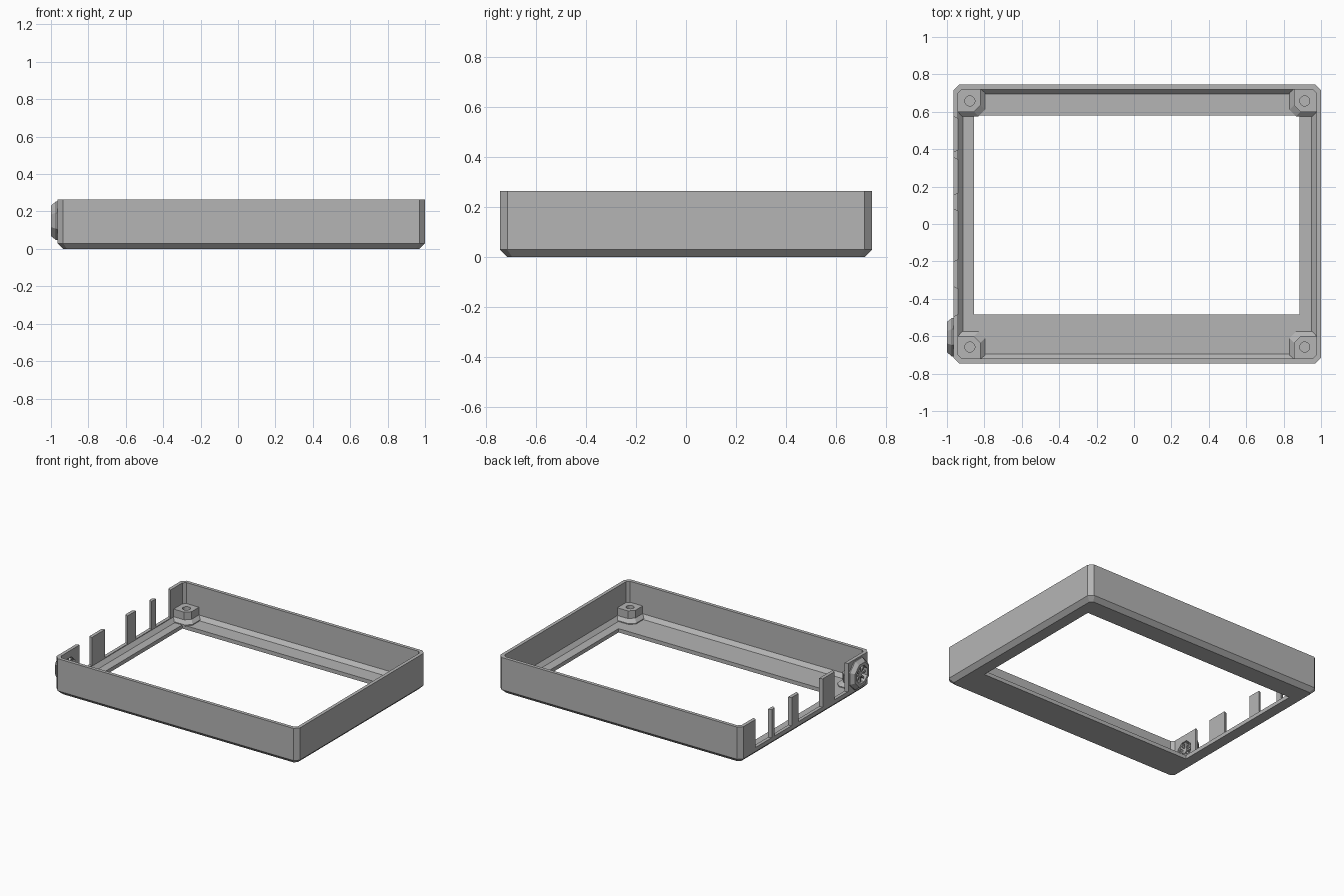
import bpy, bmesh
from math import pi, cos, sin

cube = bpy.data.objects.get("Cube")
if cube:
    bpy.data.objects.remove(cube, do_unlink=True)

grey = bpy.data.materials.new("plain grey")
grey.use_nodes = True
COLOUR = (0.46, 0.46, 0.46, 1)
grey.diffuse_color = COLOUR
grey.node_tree.nodes["Principled BSDF"].inputs["Base Color"].default_value = COLOUR

CX, HX, HY, TOP = 0.0175, 0.9825, 0.745, 0.265   # body centre, half sizes, height
LEFT = CX - HX                                   # outer face of the slotted wall


def loft(name, rings, closed=False):
    """Skin matching point rings; cap the ends unless the loft is closed."""
    bm = bmesh.new()
    loops = [[bm.verts.new(p) for p in ring] for ring in rings]
    n = len(loops[0])
    pairs = list(zip(loops, loops[1:]))
    if closed:
        pairs.append((loops[-1], loops[0]))
    else:
        bm.faces.new(loops[0])
        bm.faces.new(loops[-1])
    for a, b in pairs:
        for i in range(n):
            j = (i + 1) % n
            bm.faces.new((a[i], a[j], b[j], b[i]))
    bmesh.ops.remove_doubles(bm, verts=bm.verts, dist=1e-5)
    bmesh.ops.recalc_face_normals(bm, faces=bm.faces)
    mesh = bpy.data.meshes.new(name)
    bm.to_mesh(mesh)
    bm.free()
    mesh.materials.append(grey)
    obj = bpy.data.objects.new(name, mesh)
    bpy.context.collection.objects.link(obj)
    return obj


def rect_ring(x0, x1, y0, y1, c, z):
    """Rectangle with corners chamfered by c."""
    return [(x0 + c, y0, z), (x1 - c, y0, z), (x1, y0 + c, z), (x1, y1 - c, z),
            (x1 - c, y1, z), (x0 + c, y1, z), (x0, y1 - c, z), (x0, y0 + c, z)]


def inset_ring(d, c, z):
    return rect_ring(CX - HX + d, CX + HX - d, -HY + d, HY - d, c, z)


def side_ring(x, r, y, z, n=8):
    """Regular polygon facing along x."""
    return [(x, y + r * cos(2 * pi * (i + .5) / n), z + r * sin(2 * pi * (i + .5) / n))
            for i in range(n)]


def cut(target, cutter):
    cutter.hide_render = True
    mod = target.modifiers.new("cut", 'BOOLEAN')
    mod.operation = 'DIFFERENCE'
    mod.solver = 'EXACT'
    mod.object = cutter
    bpy.context.view_layer.objects.active = target
    bpy.ops.object.modifier_apply(modifier=mod.name)
    bpy.data.objects.remove(cutter, do_unlink=True)


# Bezel frame: chamfered shell with an off-centre window in its floor
window = (-0.855, 0.885, -0.485, 0.58, 0)
frame = loft("bezel_frame", [
    inset_ring(0.03, 0.02, 0), inset_ring(0, 0.03, 0.03),
    inset_ring(0, 0.03, TOP), inset_ring(0.025, 0.02, TOP),
    inset_ring(0.025, 0.02, 0.055), inset_ring(0.05, 0.012, 0.028),
    rect_ring(*window, 0.028), rect_ring(*window, 0)], closed=True)

# Port slots, open at the top and flared outwards
for y0, y1 in [(0.395, 0.565), (0.165, 0.345), (-0.19, 0.07), (-0.485, -0.345)]:
    outline = [(LEFT - 0.01, y0 - 0.015), (LEFT + 0.02, y0),
               (LEFT + 0.04, y0), (LEFT + 0.04, y1),
               (LEFT + 0.02, y1), (LEFT - 0.01, y1 + 0.015)]
    cut(frame, loft("slot_cutter", [[(x, y, z) for x, y in outline]
                                    for z in (0.06, TOP + 0.1)]))

# Octagonal socket on the slotted wall
SY, SZ = -0.605, 0.15
cut(frame, loft("socket_cutter", [side_ring(x, 0.07, SY, SZ) for x in (-1.1, -0.9)]))
loft("socket_collar", [
    side_ring(LEFT + 0.01, 0.112, SY, SZ), side_ring(LEFT - 0.008, 0.112, SY, SZ),
    side_ring(-1.0, 0.088, SY, SZ), side_ring(-1.0, 0.065, SY, SZ),
    side_ring(LEFT + 0.01, 0.065, SY, SZ)], closed=True)
loft("socket_hub", [side_ring(x, 0.02, SY, SZ) for x in (-0.985, -0.945)])
for k in range(8):
    a = k * pi / 4
    corners = [(0.015, -0.006), (0.07, -0.006), (0.07, 0.006), (0.015, 0.006)]
    loft("socket_spoke", [[(x, SY + u * cos(a) - v * sin(a), SZ + u * sin(a) + v * cos(a))
                           for u, v in corners] for x in (-0.985, -0.95)])

# Corner screw posts with flared feet and blind holes
for sx in (-1, 1):
    for sy in (-1, 1):
        px, py = CX + sx * 0.895, sy * 0.658

        def post_ring(reach, z, wall=0.07, c=0.035):
            pts = [(wall - 0.025, wall), (-reach, wall), (-reach, -reach + c),
                   (-reach + c, -reach), (wall, -reach), (wall, wall - 0.025)]
            return [(px + sx * u, py + sy * v, z) for u, v in pts]

        post = loft("screw_post", [post_ring(0.082, 0.022), post_ring(0.082, 0.034),
                                   post_ring(0.058, 0.056), post_ring(0.058, 0.112)])
        hole = [(px + 0.027 * cos(i * pi / 10), py + 0.027 * sin(i * pi / 10))
                for i in range(20)]
        cut(post, loft("hole_cutter", [[(x, y, z) for x, y in hole] for z in (0.04, 0.2)]))
